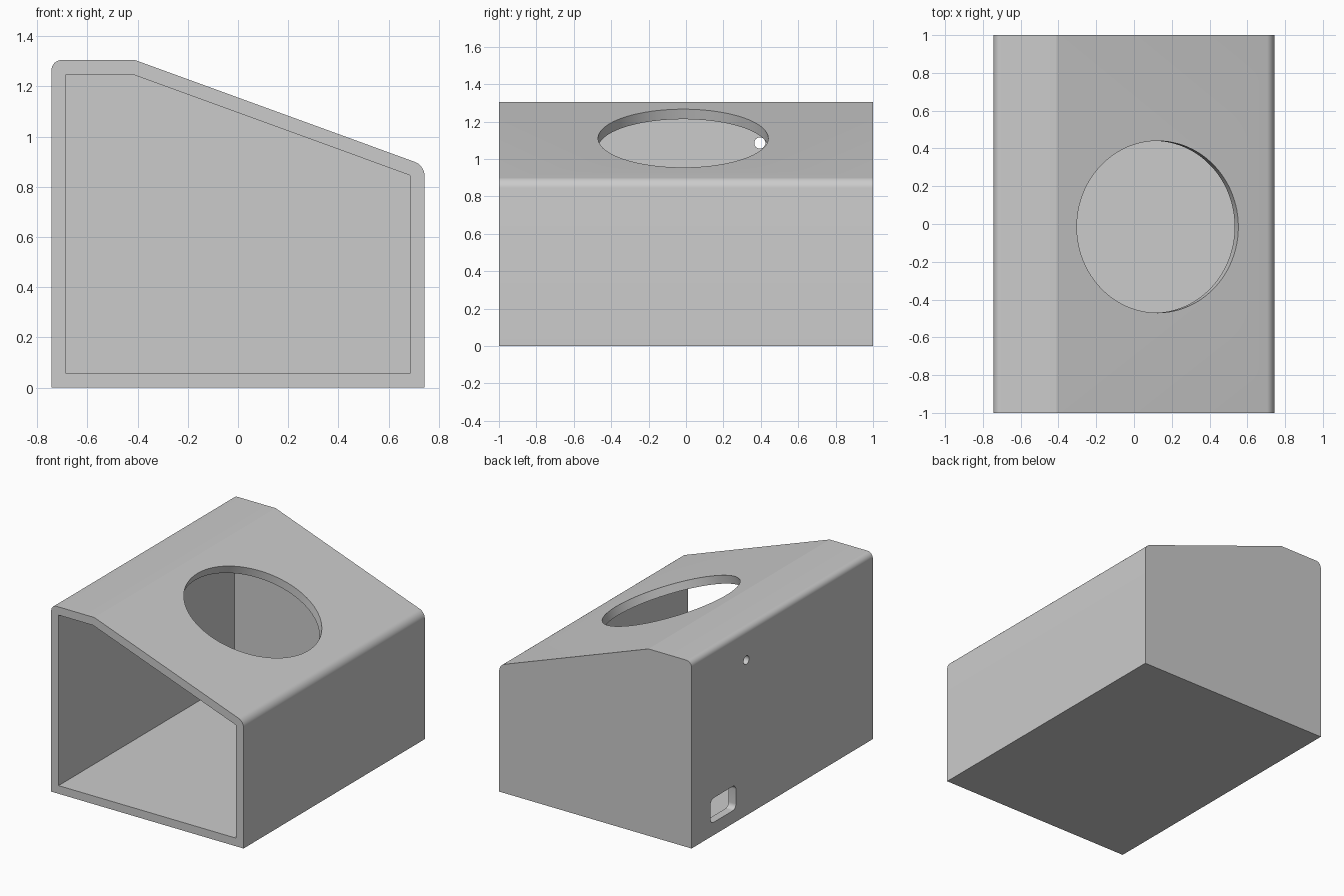
import bpy, bmesh, math
from mathutils import Vector, Matrix

cube = bpy.data.objects.get("Cube")
if cube:
    bpy.data.objects.remove(cube, do_unlink=True)

SLOPE = math.radians(20)
WALL = 0.057

grey = bpy.data.materials.new("light_grey")
grey.use_nodes = True
grey.diffuse_color = (0.6, 0.6, 0.6, 1)
grey.node_tree.nodes["Principled BSDF"].inputs["Base Color"].default_value = grey.diffuse_color


def add_object(name, bm):
    bmesh.ops.recalc_face_normals(bm, faces=bm.faces)
    mesh = bpy.data.meshes.new(name)
    bm.to_mesh(mesh)
    bm.free()
    mesh.materials.append(grey)
    obj = bpy.data.objects.new(name, mesh)
    bpy.context.collection.objects.link(obj)
    return obj


def prism(name, profile, start, end, matrix=Matrix(), rounded=(), radius=0.04):
    """Extrude an x-z profile along y, rounding the listed corners."""
    bm = bmesh.new()
    verts = [bm.verts.new((x, start, z)) for x, z in profile]
    face = bm.faces.new(verts)
    new = bmesh.ops.extrude_face_region(bm, geom=[face])["geom"]
    moved = [v for v in new if isinstance(v, bmesh.types.BMVert)]
    bmesh.ops.translate(bm, verts=moved, vec=(0, end - start, 0))
    corners = {verts[i] for i in rounded}
    edges = [e for e in bm.edges if abs(e.verts[0].co.y - e.verts[1].co.y) > 1e-4
             and corners.intersection(e.verts)]
    if edges:
        bmesh.ops.recalc_face_normals(bm, faces=bm.faces)
        bmesh.ops.bevel(bm, geom=edges, offset=radius, offset_type='OFFSET',
                        segments=8, profile=0.5, affect='EDGES')
    bm.transform(matrix)
    return add_object(name, bm)


def cylinder(name, centre, axis, radius, depth, sides):
    bm = bmesh.new()
    turn = Vector((0, 0, 1)).rotation_difference(Vector(axis)).to_matrix().to_4x4()
    bmesh.ops.create_cone(bm, cap_ends=True, segments=sides, radius1=radius, radius2=radius,
                          depth=depth, matrix=Matrix.Translation(centre) @ turn)
    return add_object(name, bm)


# Outer shell: flat top, sloping face, rounded upper side edges
half, top, ridge = 0.743, 1.305, -0.41
low = top - (half - ridge) * math.tan(SLOPE)
housing = prism("housing", [(-half, 0), (half, 0), (half, low), (ridge, top), (-half, top)],
                -1, 1, rounded=(2, 4))

# Sharp-cornered cavity, open at the front
inner = half - WALL
inner_ridge = ridge - WALL * math.tan(SLOPE / 2)
inner_low = top - WALL - (inner - inner_ridge) * math.tan(SLOPE)
cavity = prism("cavity_cutter", [(-inner, WALL), (inner, WALL), (inner, inner_low),
                                 (inner_ridge, top - WALL), (-inner, top - WALL)], -1.2, 1 - WALL)

# Large round opening square to the slope
hole_x = 0.125
hole = cylinder("round_opening_cutter", (hole_x, -0.015, top - (hole_x - ridge) * math.tan(SLOPE)),
                (math.sin(SLOPE), 0, math.cos(SLOPE)), 0.455, 0.3, 96)

# Small hole and rounded port in the tall side wall
pin = cylinder("pin_hole_cutter", (-half, 0.395, 1.085), (1, 0, 0), 0.03, 0.3, 32)
port = prism("port_cutter", [(-0.14, -0.085), (0.14, -0.085), (0.14, 0.085), (-0.14, 0.085)],
             -0.15, 0.15,
             Matrix.Translation((-half, 0.65, 0.175)) @ Matrix.Rotation(math.pi / 2, 4, 'Z'),
             rounded=range(4), radius=0.035)

bpy.ops.object.select_all(action='DESELECT')
bpy.context.view_layer.objects.active = housing
housing.select_set(True)
for cutter in (cavity, hole, pin, port):
    cutter.hide_render = True
    mod = housing.modifiers.new(cutter.name, 'BOOLEAN')
    mod.operation = 'DIFFERENCE'
    mod.solver = 'EXACT'
    mod.object = cutter
    bpy.ops.object.modifier_apply(modifier=mod.name)
    bpy.data.objects.remove(cutter, do_unlink=True)

bpy.ops.object.shade_smooth_by_angle(angle=math.radians(15))
